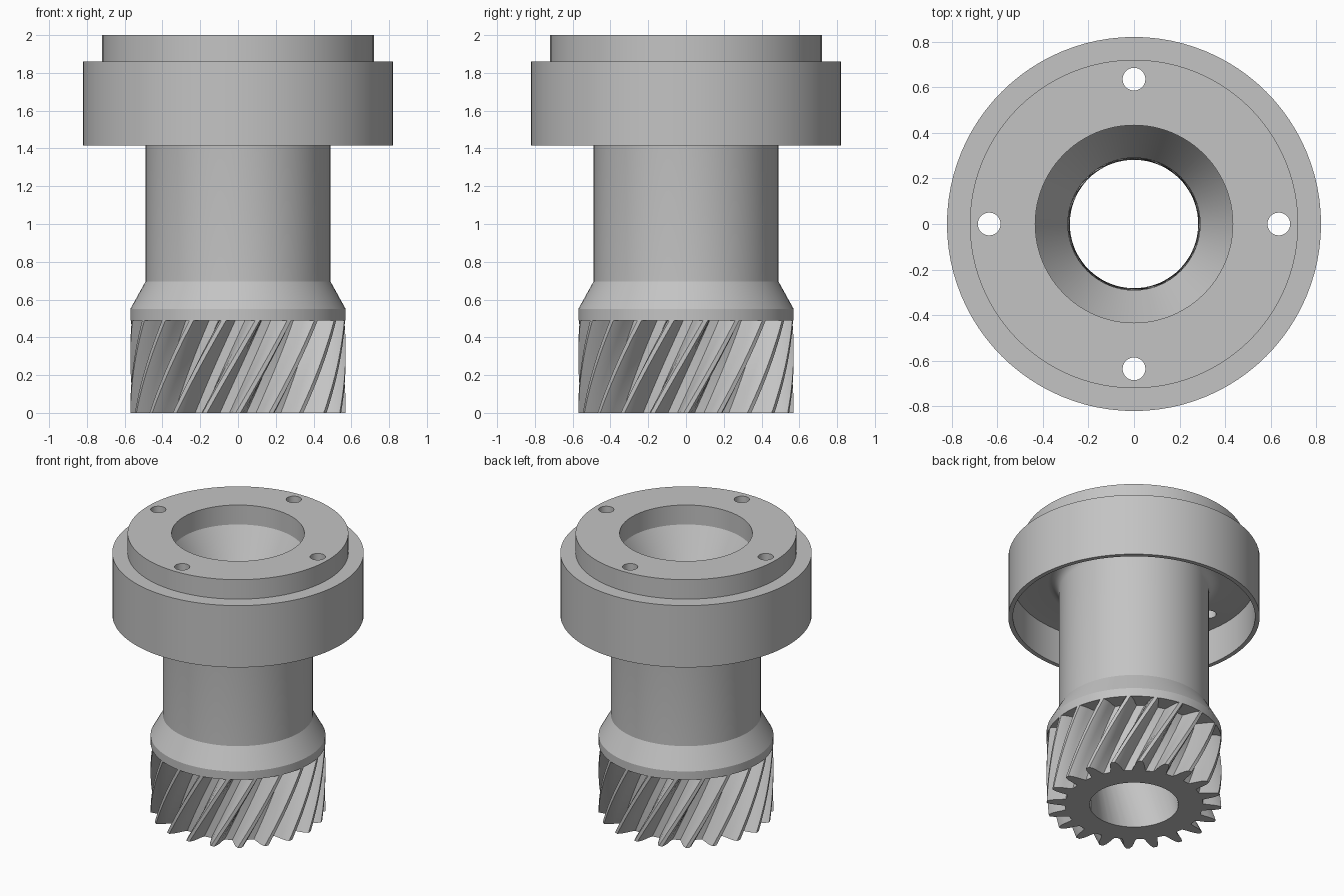
import bpy, bmesh
from math import sin, cos, pi, radians, tan

cube = bpy.data.objects.get("Cube")
if cube:
    bpy.data.objects.remove(cube)

steel = bpy.data.materials.new("plain_grey")
steel.use_nodes = True
grey = (0.55, 0.55, 0.55, 1)
steel.diffuse_color = grey
steel.node_tree.nodes["Principled BSDF"].inputs["Base Color"].default_value = grey

SEGMENTS = 96
BORE, ROOT, TIP = 0.29, 0.45, 0.57
GEAR_TOP = 0.49


def make_object(name, bm):
    bmesh.ops.recalc_face_normals(bm, faces=bm.faces)
    mesh = bpy.data.meshes.new(name)
    bm.to_mesh(mesh)
    bm.free()
    mesh.materials.append(steel)
    obj = bpy.data.objects.new(name, mesh)
    bpy.context.collection.objects.link(obj)
    return obj


def activate(obj):
    bpy.ops.object.select_all(action="DESELECT")
    obj.select_set(True)
    bpy.context.view_layer.objects.active = obj


def skin(bm, rings):
    """Join neighbouring closed rings of vertices with quads."""
    for a, b in zip(rings, rings[1:]):
        n = len(a)
        for i in range(n):
            j = (i + 1) % n
            bm.faces.new((a[i], a[j], b[j], b[i]))


def revolve(name, profile):
    bm = bmesh.new()
    rings = []
    for r, z in profile:
        rings.append([bm.verts.new((r * cos(2 * pi * i / SEGMENTS),
                                    r * sin(2 * pi * i / SEGMENTS), z))
                      for i in range(SEGMENTS)])
    skin(bm, rings + rings[:1])
    return make_object(name, bm)


# Hub: collar, shaft, fillet, hollow flange, raised lip and stepped bore
FILLET, CEILING, SHAFT = 0.07, 1.67, 0.49
fillet = [(SHAFT + FILLET * (1 - cos(a)), CEILING - FILLET * (1 - sin(a)))
          for a in (i * pi / 10 for i in range(6))]
hub = revolve("flanged_hub", [
    (BORE, GEAR_TOP), (TIP, GEAR_TOP), (TIP, 0.55), (SHAFT, 0.695), *fillet,
    (0.79, CEILING), (0.79, 1.415), (0.82, 1.415), (0.82, 1.86),
    (0.72, 1.86), (0.72, 2.0), (0.433, 2.0), (0.433, 1.86), (BORE, 1.61)])

# Four bolt holes through the flange
bm = bmesh.new()
for k in range(4):
    made = bmesh.ops.create_cone(bm, cap_ends=True, segments=32,
                                 radius1=0.05, radius2=0.05, depth=0.8)
    a = k * pi / 2
    bmesh.ops.translate(bm, verts=made["verts"],
                        vec=(0.635 * cos(a), 0.635 * sin(a), 1.85))
cutter = make_object("bolt_hole_cutter", bm)
cutter.hide_render = True
holes = hub.modifiers.new("bolt_holes", "BOOLEAN")
holes.operation = "DIFFERENCE"
holes.solver = "EXACT"
holes.object = cutter
activate(hub)
bpy.ops.object.modifier_apply(modifier=holes.name)
bpy.data.objects.remove(cutter)

# Helical gear: one tooth outline repeated around, twisted up its height
TEETH, LAYERS = 20, 12
half_tooth = [(0.32, ROOT), (0.26, 0.475), (0.21, 0.51),
              (0.15, 0.545), (0.07, TIP)]
tooth = [(-f, r) for f, r in half_tooth] + [(f, r) for f, r in half_tooth[::-1]]
outline = [((k + f) * 2 * pi / TEETH, r) for k in range(TEETH) for f, r in tooth]
twist = GEAR_TOP * tan(radians(30)) / TIP


def gear_ring(bm, t, radius=None):
    return [bm.verts.new(((radius or r) * cos(a + t * twist),
                          (radius or r) * sin(a + t * twist), t * GEAR_TOP))
            for a, r in outline]


bm = bmesh.new()
layers = [gear_ring(bm, i / LAYERS) for i in range(LAYERS + 1)]
skin(bm, [gear_ring(bm, 1, BORE), gear_ring(bm, 0, BORE)] + layers)
gear = make_object("helical_gear", bm)

for obj in (hub, gear):
    activate(obj)
    bpy.ops.object.shade_smooth_by_angle(angle=radians(25))
